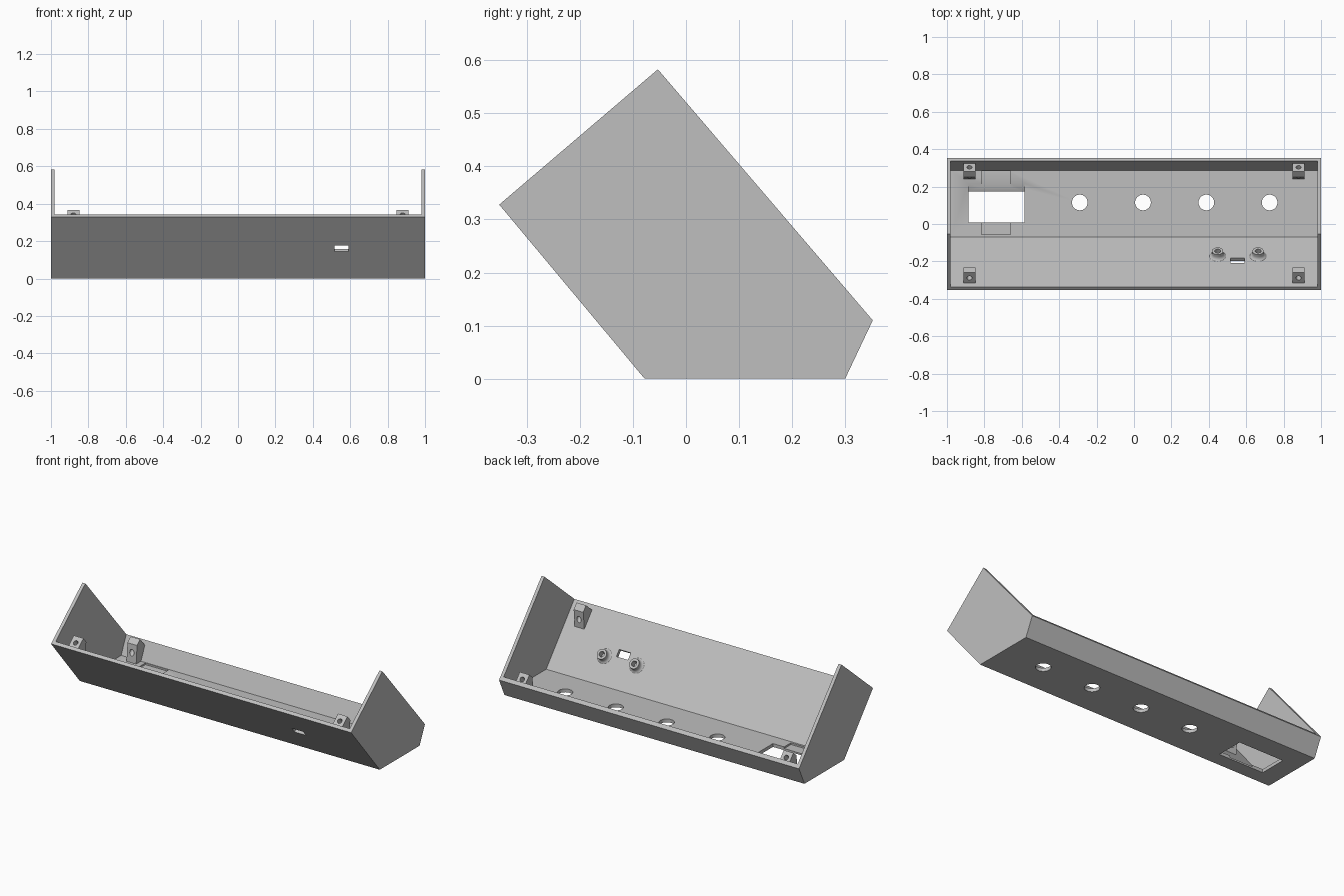
import bpy, bmesh, math
from mathutils import Vector

cube = bpy.data.objects.get("Cube")
if cube:
    bpy.data.objects.remove(cube, do_unlink=True)

grey = bpy.data.materials.new("plain_grey")
grey.use_nodes = True
colour = (0.52, 0.52, 0.52, 1)
grey.diffuse_color = colour
grey.node_tree.nodes["Principled BSDF"].inputs["Base Color"].default_value = colour


def finish(name, bm):
    bmesh.ops.recalc_face_normals(bm, faces=bm.faces)
    mesh = bpy.data.meshes.new(name)
    bm.to_mesh(mesh)
    bm.free()
    mesh.materials.append(grey)
    ob = bpy.data.objects.new(name, mesh)
    bpy.context.collection.objects.link(ob)
    return ob


def prism(name, profile, x0, x1):
    """Extrude a (y, z) profile along x."""
    bm = bmesh.new()
    face = bm.faces.new([bm.verts.new((x0, y, z)) for y, z in profile])
    out = bmesh.ops.extrude_face_region(bm, geom=[face])
    moved = [v for v in out["geom"] if isinstance(v, bmesh.types.BMVert)]
    bmesh.ops.translate(bm, verts=moved, vec=(x1 - x0, 0, 0))
    return finish(name, bm)


def box(name, x0, x1, y0, y1, z0, z1):
    return prism(name, [(y0, z0), (y1, z0), (y1, z1), (y0, z1)], x0, x1)


def rod(name, centre, axis, radius, length):
    bm = bmesh.new()
    bmesh.ops.create_cone(bm, cap_ends=True, segments=32, radius1=radius,
                          radius2=radius, depth=length)
    ob = finish(name, bm)
    ob.rotation_euler = Vector(axis).to_track_quat("Z", "Y").to_euler()
    ob.location = centre
    return ob


def cut(target, cutter):
    cutter.hide_render = True
    mod = target.modifiers.new("cut", "BOOLEAN")
    mod.operation = "DIFFERENCE"
    mod.solver = "EXACT"
    mod.object = cutter
    bpy.context.view_layer.update()
    bpy.context.view_layer.objects.active = target
    bpy.ops.object.modifier_apply(modifier=mod.name)
    bpy.data.objects.remove(cutter, do_unlink=True)


def smooth(ob):
    bpy.ops.object.select_all(action="DESELECT")
    ob.select_set(True)
    bpy.context.view_layer.objects.active = ob
    bpy.ops.object.shade_smooth_by_angle(angle=math.radians(35))


# Directions in the (y, z) plane: down the front wall, and out of its inner face
down = Vector((0.64, -0.768))
inward = Vector((0.768, 0.64))

# Case: five-sided body hollowed from the open top
case = prism("case", [(-0.078, 0), (0.30, 0), (0.352, 0.11), (-0.053, 0.583),
                      (-0.352, 0.328)], -1, 1)
cut(case, prism("cavity", [(-0.0685, 0.02), (0.287, 0.02), (0.537, 0.57),
                           (-0.7085, 0.788)], -0.98, 0.98))

# Floor: row of round holes
for x in (-0.29, 0.048, 0.387, 0.725):
    cut(case, rod("knob_hole", (x, 0.115, 0), (0, 0, 1), 0.042, 0.2))

# Floor: socket opening with a sloped rear lip and shallow clip recesses
cut(case, box("clip_recess", -0.815, -0.66, -0.056, 0.283, 0.01, 0.05))
cut(case, prism("socket_opening", [(0.008, -0.05), (0.174, -0.05), (0.174, 0),
                                   (0.217, 0.02), (0.217, 0.05), (0.008, 0.05)],
                -0.885, -0.585))

# Front wall: port slot cut square to the wall
mid = Vector((-0.202, 0.168))
corners = [mid + down * a + inward * b
           for a, b in ((-0.021, -0.06), (0.021, -0.06), (0.021, 0.04), (-0.021, 0.04))]
cut(case, prism("port_slot", [tuple(p) for p in corners], 0.515, 0.592))
smooth(case)

# Screw bosses: wedges drilled square to the lid
front = [(-0.326, 0.3095), (-0.26, 0.367), (-0.233, 0.335), (-0.244, 0.22)]
rear = [(0.3335, 0.0925), (0.28, 0.155), (0.25, 0.129), (0.241, 0.015), (0.292, 0.015)]
for side, sx in (("left", 1), ("right", -1)):
    for end, profile, centre, axis in (
            ("front", front, (-0.289, 0.342), (0, 0.64, -0.768)),
            ("rear", rear, (0.3035, 0.1275), (0, 0.76, 0.65))):
        x = 0.88 * sx
        boss = prism(f"{end}_{side}_boss", profile, x - 0.032, x + 0.032)
        cut(boss, rod("screw_hole", (x, *centre), axis, 0.014, 0.4))
        smooth(boss)

# Board posts: hollow flared standoffs on the inner front wall
section = [(0.048, -0.002), (0.038, 0.004), (0.032, 0.011), (0.03, 0.02),
           (0.03, 0.036), (0.016, 0.036), (0.016, 0.001), (0, 0.001)]
for side, x in (("right", 0.447), ("left", 0.663)):
    bm = bmesh.new()
    verts = [bm.verts.new((r, 0, h)) for r, h in section]
    edges = [bm.edges.new(pair) for pair in zip(verts, verts[1:])]
    bmesh.ops.spin(bm, geom=verts + edges, cent=(0, 0, 0), axis=(0, 0, 1),
                   angle=math.tau, steps=32, use_duplicate=False)
    bmesh.ops.remove_doubles(bm, verts=bm.verts, dist=0.0001)
    post = finish(f"{side}_board_post", bm)
    post.rotation_euler = Vector((0, *inward)).to_track_quat("Z", "Y").to_euler()
    post.location = (x, -0.172, 0.144)
    smooth(post)
